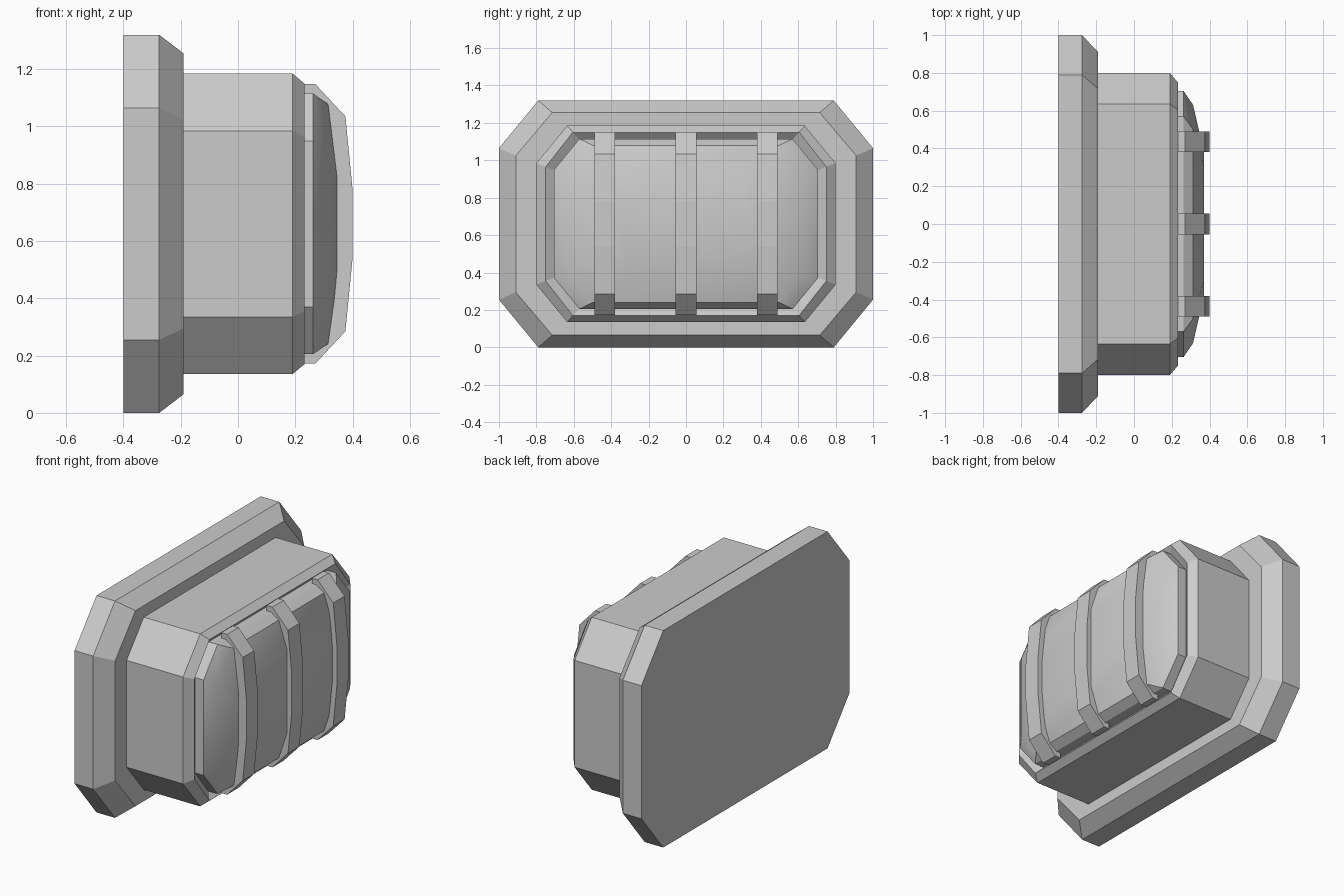
import bpy
import bmesh
import math

cube = bpy.data.objects.get("Cube")
if cube:
    bpy.data.objects.remove(cube, do_unlink=True)

MID_Z = 0.66

grey = bpy.data.materials.new("light grey")
grey.use_nodes = True
grey.diffuse_color = (0.6, 0.6, 0.6, 1)
grey.node_tree.nodes["Principled BSDF"].inputs["Base Color"].default_value = (0.6, 0.6, 0.6, 1)


def finish(name, bm):
    bmesh.ops.recalc_face_normals(bm, faces=bm.faces)
    mesh = bpy.data.meshes.new(name)
    bm.to_mesh(mesh)
    bm.free()
    mesh.materials.append(grey)
    obj = bpy.data.objects.new(name, mesh)
    bpy.context.collection.objects.link(obj)
    return obj


def octagon(x, half_y, half_z, flat_y, flat_z):
    """Chamfered rectangle facing x; the flats are the half lengths of its straight sides."""
    quarter = [(half_y, flat_z), (flat_y, half_z)]
    pts = quarter + [(-y, z) for y, z in reversed(quarter)]
    pts += [(-y, -z) for y, z in pts]
    return [(x, y, MID_Z + z) for y, z in pts]


def loft(name, sections):
    """Join a row of octagons along x and cap both ends."""
    bm = bmesh.new()
    rings = [[bm.verts.new(p) for p in octagon(*s)] for s in sections]
    for a, b in zip(rings, rings[1:]):
        for i in range(8):
            j = (i + 1) % 8
            bm.faces.new((a[i], a[j], b[j], b[i]))
    bm.faces.new(rings[0])
    bm.faces.new(rings[-1])
    return finish(name, bm)


# Wall plate with a bevelled front edge
loft("wall_plate", [(-0.40, 1.0, 0.66, 0.79, 0.405),
                    (-0.275, 1.0, 0.66, 0.79, 0.405),
                    (-0.19, 0.91, 0.595, 0.715, 0.365)])

# Housing with a bevelled rim and a groove inside it
loft("housing", [(-0.20, 0.80, 0.525, 0.635, 0.325),
                 (0.19, 0.80, 0.525, 0.635, 0.325),
                 (0.232, 0.75, 0.49, 0.605, 0.305),
                 (0.20, 0.70, 0.453, 0.57, 0.285)])

# Domed lens
lens = loft("lens", [(0.19, 0.705, 0.455, 0.57, 0.29),
                     (0.262, 0.705, 0.455, 0.57, 0.29),
                     (0.313, 0.63, 0.42, 0.50, 0.26),
                     (0.37, 0.38, 0.25, 0.30, 0.10)])
bpy.ops.object.select_all(action="DESELECT")
lens.select_set(True)
bpy.context.view_layer.objects.active = lens
bpy.ops.object.shade_smooth_by_angle(angle=math.radians(25))

# Guard bars curving over the lens
upper = [(0.232, 0.488), (0.27, 0.488), (0.375, 0.375), (0.40, 0.12)]
profile = upper + [(x, -z) for x, z in reversed(upper)]
for name, y in (("right_bar", -0.435), ("middle_bar", 0), ("left_bar", 0.435)):
    bm = bmesh.new()
    side = bm.faces.new([bm.verts.new((x, y - 0.055, MID_Z + z)) for x, z in profile])
    moved = bmesh.ops.extrude_face_region(bm, geom=[side])["geom"]
    bmesh.ops.translate(bm, vec=(0, 0.11, 0),
                        verts=[v for v in moved if isinstance(v, bmesh.types.BMVert)])
    if not any(f.normal.y < 0 and abs(f.calc_center_median().y - y + 0.055) < 0.001 for f in bm.faces):
        bm.faces.new([v for v in side.verts]) if side.is_valid and len(bm.faces) < 10 else None
    finish(name, bm)
